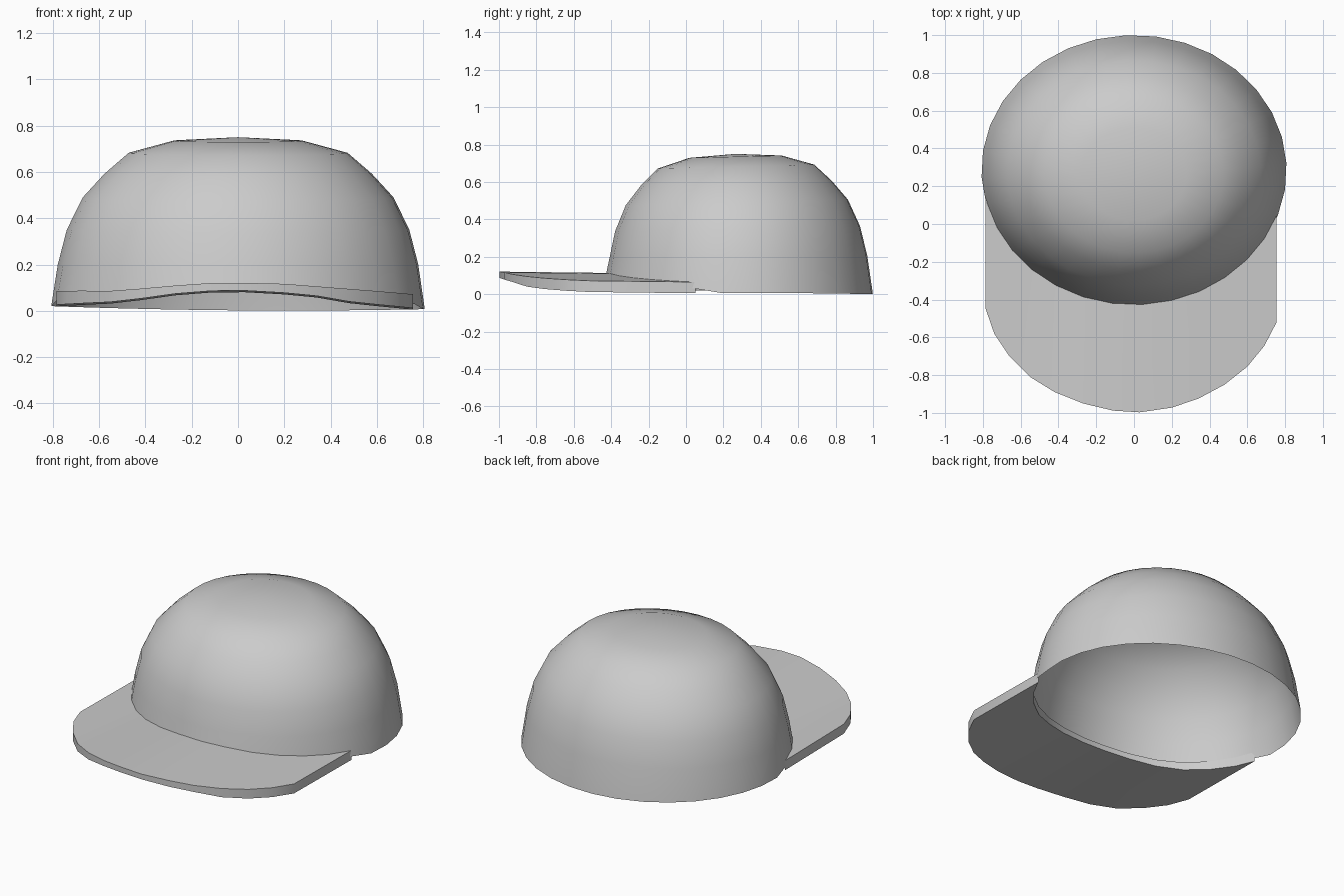
import bpy
import bmesh
import math

cube = bpy.data.objects.get("Cube")
if cube:
    bpy.data.objects.remove(cube, do_unlink=True)

grey = bpy.data.materials.new("plain grey")
grey.use_nodes = True
colour = (0.6, 0.6, 0.6, 1.0)
grey.diffuse_color = colour
grey.node_tree.nodes["Principled BSDF"].inputs["Base Color"].default_value = colour

RX, RY, CY = 0.808, 0.715, 0.285   # crown footprint


def make_object(name, bm, angle):
    bmesh.ops.recalc_face_normals(bm, faces=bm.faces)
    mesh = bpy.data.meshes.new(name)
    bm.to_mesh(mesh)
    bm.free()
    mesh.materials.append(grey)
    obj = bpy.data.objects.new(name, mesh)
    bpy.context.collection.objects.link(obj)
    bpy.ops.object.select_all(action='DESELECT')
    obj.select_set(True)
    bpy.context.view_layer.objects.active = obj
    bpy.ops.object.shade_smooth_by_angle(angle=math.radians(angle))
    return obj


def interpolate(x, points):
    for (x0, z0), (x1, z1) in zip(points, points[1:]):
        if x <= x1:
            return z0 + (z1 - z0) * max(0, (x - x0) / (x1 - x0))
    return points[-1][1]


# Arched cross-section of the brim, top and underside
TOP = [(-0.785, 0.09), (-0.55, 0.086), (-0.4, 0.096), (-0.15, 0.118),
       (0.15, 0.118), (0.45, 0.096), (0.755, 0.075)]
UNDER = [(-0.785, 0.03), (-0.5, 0.04), (-0.3, 0.07), (-0.1, 0.085),
         (0.1, 0.085), (0.35, 0.062), (0.5, 0.036), (0.755, 0.015)]


# Crown: open single-skin dome lathed on an oval, leaning slightly forward
def rim_height(x, y):
    z = 0.002 - 0.008 * x + 0.018 * x * x
    if y < 0.12:
        z = max(z, interpolate(x, UNDER) + 0.015)
    return max(z, 0.0)


PROFILE = [(1.0, 0.0), (0.965, 0.2), (0.917, 0.35), (0.832, 0.49),
           (0.716, 0.592), (0.587, 0.682), (0.345, 0.735)]
SIDES = 32
bm = bmesh.new()
rings = []
for level, (r, z) in enumerate(PROFILE):
    ring = []
    for i in range(SIDES):
        a = math.tau * i / SIDES + math.radians(3)
        x, dy = r * RX * math.cos(a), r * RY * math.sin(a)
        y = CY - 0.027 * z + dy
        height = rim_height(x, y) if level == 0 else z + 0.025 * dy * min(1, z / 0.4)
        ring.append(bm.verts.new((x, y, height)))
    rings.append(ring)
for low, high in zip(rings, rings[1:]):
    for i in range(SIDES):
        j = (i + 1) % SIDES
        bm.faces.new((low[i], low[j], high[j], high[i]))
apex = bm.verts.new((0, CY - 0.02, 0.75))
for i in range(SIDES):
    bm.faces.new((rings[-1][i], rings[-1][(i + 1) % SIDES], apex))
crown = make_object("crown", bm, 60)

# Brim: arched slab between the rounded front edge and the crown
FRONT_EDGE = [(-0.785, -0.45), (-0.74, -0.58), (-0.66, -0.7), (-0.55, -0.81),
              (-0.42, -0.89), (-0.27, -0.95), (-0.11, -0.988), (0.03, -0.997),
              (0.2, -0.972), (0.34, -0.925), (0.48, -0.85), (0.6, -0.755),
              (0.69, -0.645), (0.755, -0.52)]
bm = bmesh.new()
columns = []
for x, front in FRONT_EDGE:
    back = CY - RY * math.sqrt(1 - (x / RX) ** 2) + 0.02
    column = []
    for y, section in ((front, TOP), (back, TOP), (back, UNDER), (front, UNDER)):
        z = interpolate(x, section) - 0.012 * (y + 0.8)
        column.append(bm.verts.new((x, y, z)))
    columns.append(column)
for a, b in zip(columns, columns[1:]):
    for i in range(4):
        j = (i + 1) % 4
        bm.faces.new((a[i], a[j], b[j], b[i]))
bm.faces.new(columns[0])
bm.faces.new(columns[-1])
brim = make_object("brim", bm, 30)
